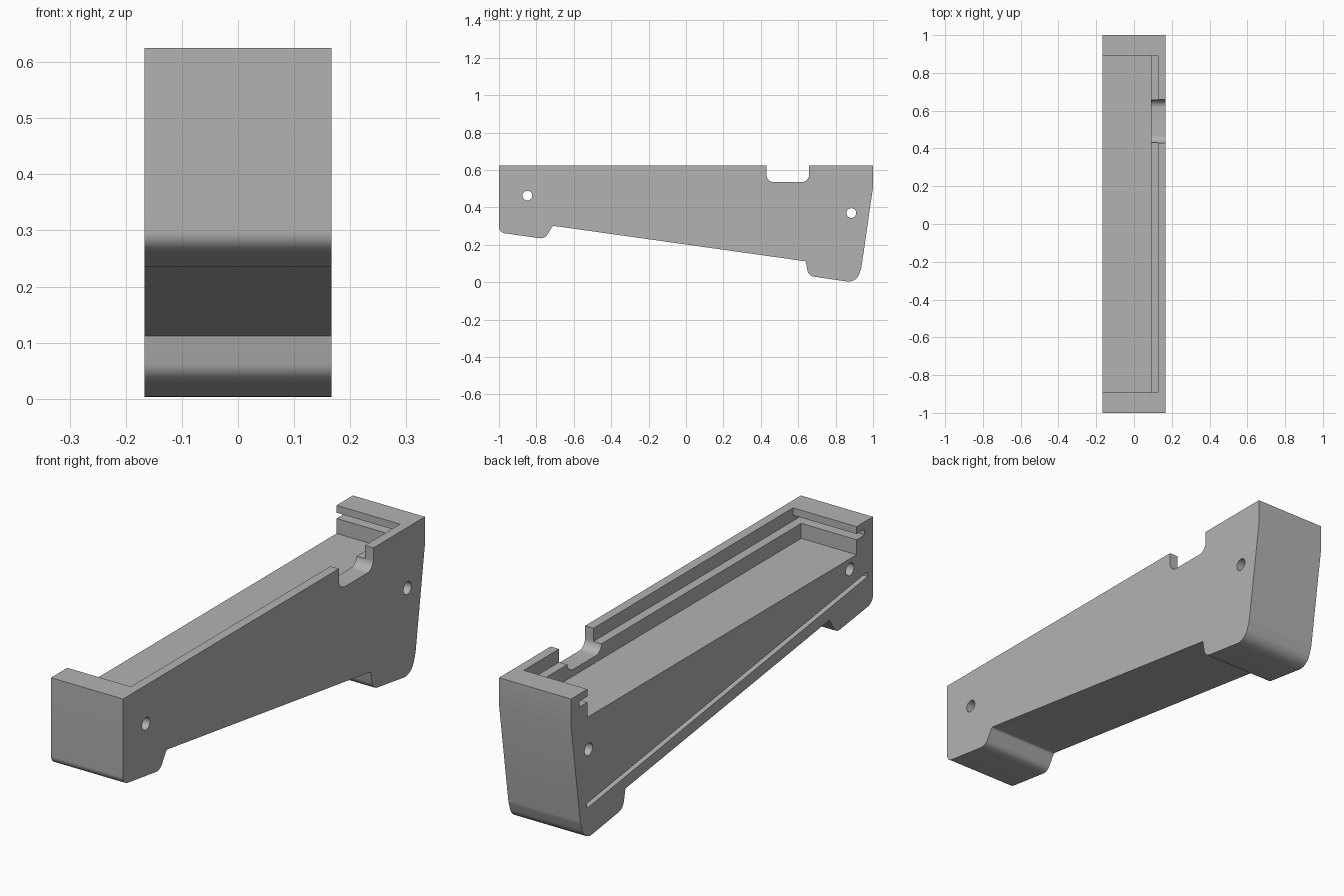
import bpy, bmesh, math
from mathutils import Vector

cube = bpy.data.objects.get("Cube")
if cube:
    bpy.data.objects.remove(cube, do_unlink=True)

HALF_W = 0.167
TOP = 0.625

grey = bpy.data.materials.new("plain grey")
grey.use_nodes = True
COLOUR = (0.45, 0.45, 0.45, 1)
grey.diffuse_color = COLOUR
grey.node_tree.nodes["Principled BSDF"].inputs["Base Color"].default_value = COLOUR


def rounded(corners, steps=8):
    """Outline from (y, z, radius) corners, with an arc at each radius."""
    out = []
    for i, (y, z, r) in enumerate(corners):
        p = Vector((y, z))
        if r == 0:
            out.append(p)
            continue
        a = (Vector(corners[i - 1][:2]) - p).normalized()
        b = (Vector(corners[(i + 1) % len(corners)][:2]) - p).normalized()
        half = a.angle(b) / 2
        centre = p + (a + b).normalized() * (r / math.sin(half))
        start = p + a * (r / math.tan(half)) - centre
        end = p + b * (r / math.tan(half)) - centre
        for k in range(steps + 1):
            t = k / steps
            d = (start * (1 - t) + end * t).normalized()
            out.append(centre + d * r)
    return out


def extrude(name, outline, x0, x1):
    """Solid made by sweeping a y-z outline from x0 to x1."""
    bm = bmesh.new()
    face = bm.faces.new([bm.verts.new((x0, p[0], p[1])) for p in outline])
    moved = bmesh.ops.extrude_face_region(bm, geom=[face])["geom"]
    verts = [g for g in moved if isinstance(g, bmesh.types.BMVert)]
    bmesh.ops.translate(bm, verts=verts, vec=(x1 - x0, 0, 0))
    bmesh.ops.recalc_face_normals(bm, faces=bm.faces)
    mesh = bpy.data.meshes.new(name)
    bm.to_mesh(mesh)
    bm.free()
    obj = bpy.data.objects.new(name, mesh)
    bpy.context.collection.objects.link(obj)
    mesh.materials.append(grey)
    return obj


def box(y, z0, z1):
    return [(-y, z0), (y, z0), (y, z1), (-y, z1)]


def circle(y, z, r, n=32):
    return [(y + r * math.cos(math.tau * k / n), z + r * math.sin(math.tau * k / n))
            for k in range(n)]


# Tapered body with a foot at each end
body = extrude("tray_body", rounded([
    (-1, TOP, 0), (-1, 0.266, 0.035), (-0.755, 0.232, 0.04), (-0.712, 0.302, 0.012),
    (0.64, 0.112, 0), (0.655, 0.034, 0.04), (0.91, -0.003, 0.06), (0.938, 0.08, 0.08),
    (1, 0.51, 0), (1, TOP, 0)]), -HALF_W, HALF_W)

# Cutters: tray pocket, lid opening, lid groove, wall notch, holes, side slit
OUT = 0.3
cutters = [
    extrude("pocket_cutter", box(0.892, 0.507, 0.8), -OUT, 0.09),
    extrude("opening_cutter", box(0.892, 0.58, 0.8), -OUT, 0.128),
    extrude("lid_groove_cutter", box(0.945, 0.57, 0.594), -OUT, 0.128),
    extrude("notch_cutter", rounded([(0.43, 0.8, 0), (0.43, 0.535, 0.04),
                                     (0.658, 0.535, 0.04), (0.658, 0.8, 0)]), 0.05, OUT),
    extrude("front_hole_cutter", circle(-0.848, 0.463, 0.026), -OUT, OUT),
    extrude("back_hole_cutter", circle(0.884, 0.37, 0.026), -OUT, OUT),
    extrude("slit_cutter", [(-0.965, 0.388), (0.895, 0.126),
                            (0.895, 0.146), (-0.965, 0.408)], -OUT, 0.09),
]
bpy.context.view_layer.objects.active = body
for cutter in cutters:
    cutter.hide_render = True
    mod = body.modifiers.new(cutter.name, 'BOOLEAN')
    mod.operation = 'DIFFERENCE'
    mod.solver = 'EXACT'
    mod.object = cutter
    bpy.ops.object.modifier_apply(modifier=mod.name)
    bpy.data.objects.remove(cutter, do_unlink=True)

# Smooth rounded corners, sharp edges elsewhere
bpy.ops.object.select_all(action='DESELECT')
body.select_set(True)
bpy.ops.object.shade_smooth_by_angle(angle=math.radians(30))
